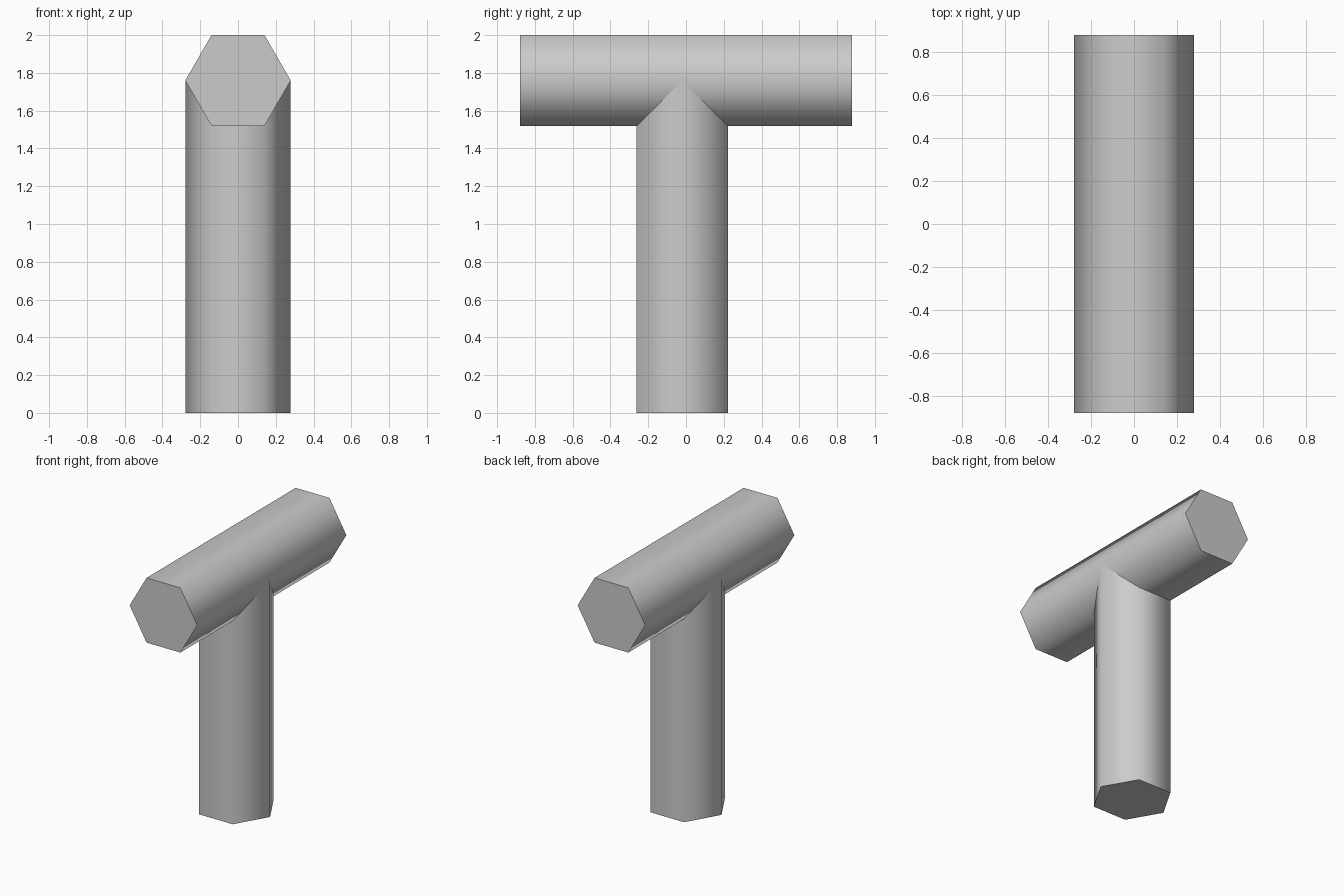
import bpy
from math import radians

if "Cube" in bpy.data.objects:
    bpy.data.objects.remove(bpy.data.objects["Cube"], do_unlink=True)

RADIUS = 0.279
BAR_Z = 1.76
BAR_LENGTH = 1.76

grey = bpy.data.materials.new("light_grey")
grey.use_nodes = True
colour = (0.6, 0.6, 0.6, 1)
grey.diffuse_color = colour
grey.node_tree.nodes["Principled BSDF"].inputs["Base Color"].default_value = colour


def hex_beam(name, length, location, rotation):
    """Six-sided beam with smooth sides and sharp end caps."""
    bpy.ops.mesh.primitive_cylinder_add(
        vertices=6, radius=RADIUS, depth=length, location=location,
        rotation=[radians(a) for a in rotation])
    beam = bpy.context.object
    beam.name = name
    beam.data.materials.append(grey)
    bpy.ops.object.shade_smooth_by_angle(angle=radians(70))
    return beam


# Horizontal bar running front to back, flat side up
hex_beam("cross_bar", BAR_LENGTH, (0, 0, BAR_Z), (90, 90, 0))

# Upright post, ending inside the bar
hex_beam("post", BAR_Z, (0, -0.02, BAR_Z / 2), (0, 0, 90))
